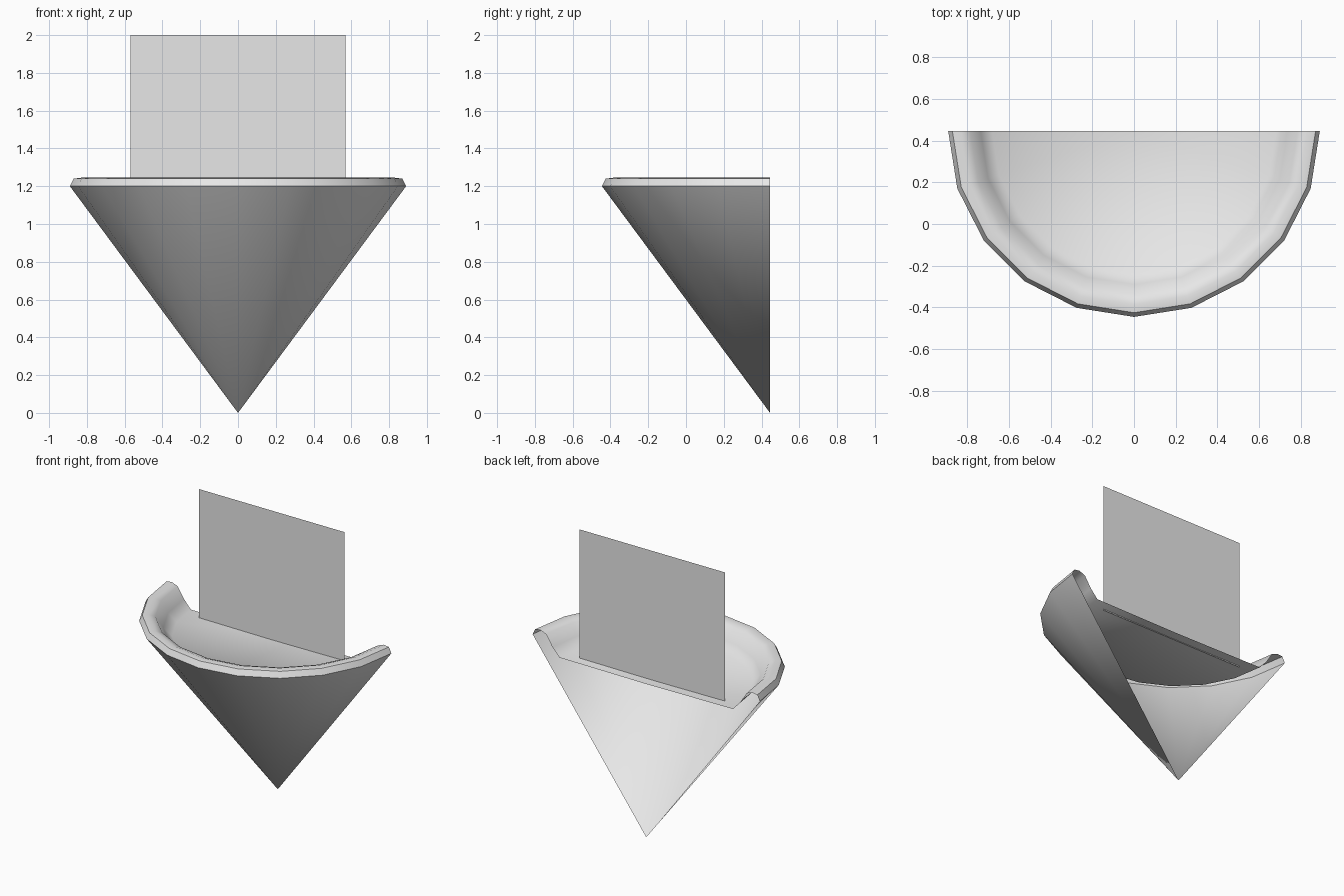
import bpy
import bmesh
import math
from mathutils import Vector

BACK = 0.445      # y of the flat, open back
SEGMENTS = 10     # facets around the half circle

cube = bpy.data.objects.get("Cube")
if cube:
    bpy.data.objects.remove(cube, do_unlink=True)

grey = bpy.data.materials.new("plain grey")
grey.use_nodes = True
colour = (0.8, 0.8, 0.8, 1)
grey.diffuse_color = colour
grey.node_tree.nodes["Principled BSDF"].inputs["Base Color"].default_value = colour


def add_object(name, bm):
    mesh = bpy.data.meshes.new(name)
    bm.to_mesh(mesh)
    bm.free()
    mesh.materials.append(grey)
    obj = bpy.data.objects.new(name, mesh)
    bpy.context.collection.objects.link(obj)
    return obj


# Half-cone shell: tip, outer wall, rolled rim and inner shelf spun as one skin
profile = [(0, 0), (0.89, 1.2), (0.87, 1.24), (0.83, 1.245),
           (0.785, 1.228), (0.735, 1.15), (0.68, 1.09), (0, 1.085)]
bm = bmesh.new()
verts = [bm.verts.new((r, BACK, z)) for r, z in profile]
edges = [bm.edges.new(pair) for pair in zip(verts, verts[1:])]
bmesh.ops.spin(bm, geom=verts + edges, cent=(0, BACK, 0), axis=(0, 0, 1),
               angle=-math.pi, steps=SEGMENTS)
bmesh.ops.remove_doubles(bm, verts=bm.verts, dist=0.0005)
bmesh.ops.dissolve_degenerate(bm, edges=bm.edges, dist=0.0001)
bmesh.ops.recalc_face_normals(bm, faces=bm.faces)
lowest = min(bm.faces, key=lambda f: f.calc_center_median().z)
if lowest.normal.z > 0:
    bmesh.ops.reverse_faces(bm, faces=bm.faces)

# Smooth skin with crisp edges along the outer rim band
for face in bm.faces:
    face.smooth = True
for edge in bm.edges:
    a, b = edge.verts
    level = abs(a.co.z - b.co.z) < 0.001
    if level and any(abs(a.co.z - z) < 0.001 for z in (1.2, 1.24)):
        edge.smooth = False
add_object("half_cone_shell", bm)

# Thin upright panel standing on the shelf just inside the back
bm = bmesh.new()
corners = [(-0.57, 1.08), (0.57, 1.08), (0.57, 2), (-0.57, 2)]
bm.faces.new([bm.verts.new(Vector((x, BACK - 0.07, z))) for x, z in corners])
add_object("upright_panel", bm)
